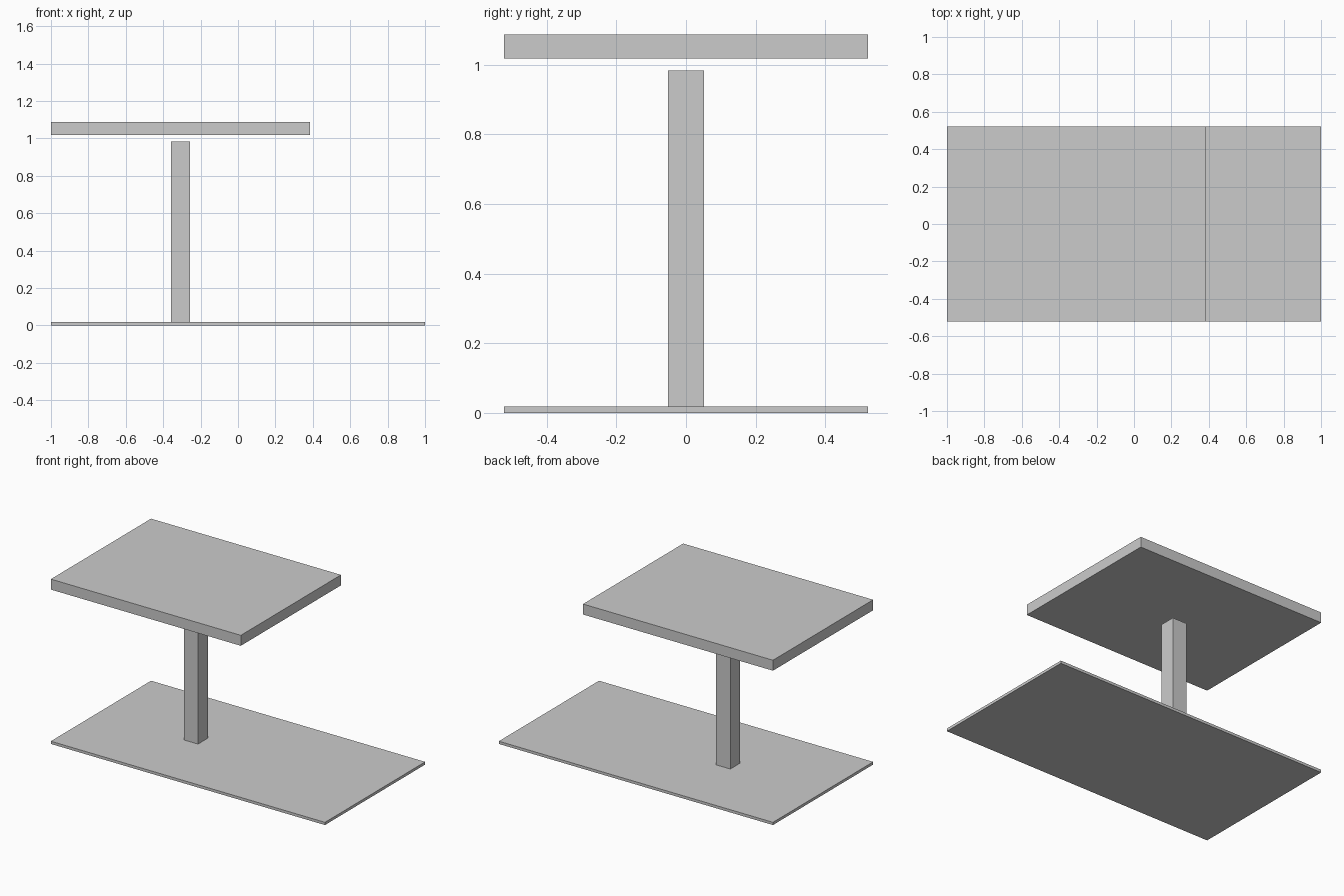
import bpy

if "Cube" in bpy.data.objects:
    bpy.data.objects.remove(bpy.data.objects["Cube"])

grey = bpy.data.materials.new("light grey")
grey.diffuse_color = (0.6, 0.6, 0.6, 1)
grey.use_nodes = True
grey.node_tree.nodes["Principled BSDF"].inputs["Base Color"].default_value = grey.diffuse_color


def box(name, x, y, z):
    """Box spanning the given (min, max) ranges."""
    spans = (x, y, z)
    bpy.ops.mesh.primitive_cube_add(size=1, location=[(a + b) / 2 for a, b in spans])
    ob = bpy.context.object
    ob.name = name
    ob.scale = [b - a for a, b in spans]
    bpy.ops.object.transform_apply(location=False, rotation=False, scale=True)
    ob.data.materials.append(grey)
    return ob


# Thin floor plate
box("base_plate", (-1, 1), (-0.522, 0.522), (0, 0.018))
# Square post, centred under the top slab
box("post", (-0.359, -0.256), (-0.051, 0.051), (0.018, 0.983))
# Thick slab floating just above the post
box("top_slab", (-1, 0.386), (-0.522, 0.522), (1.018, 1.087))
